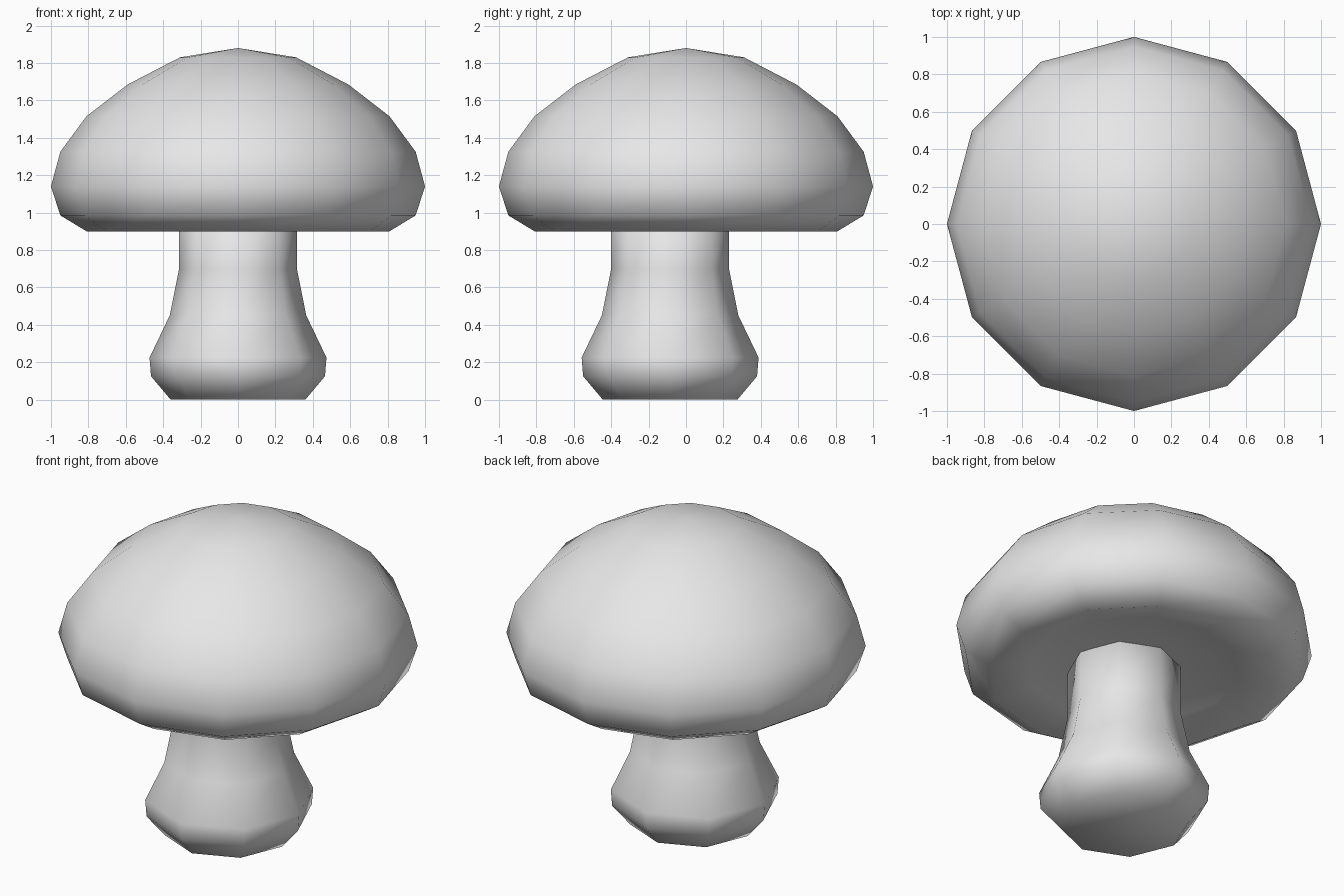
import bpy
import bmesh
from math import cos, sin, pi

cube = bpy.data.objects.get("Cube")
if cube:
    bpy.data.objects.remove(cube, do_unlink=True)


def flat_material(name, colour):
    mat = bpy.data.materials.new(name)
    mat.use_nodes = True
    mat.diffuse_color = colour
    mat.node_tree.nodes["Principled BSDF"].inputs["Base Color"].default_value = colour
    return mat


def lathe(name, profile, sides, mat, offset_y=0.0):
    """Revolve (radius, height) points; a zero radius closes to a pole."""
    bm = bmesh.new()
    rings = []
    for r, z in profile:
        count = sides if r else 1
        angles = [2 * pi * i / sides for i in range(count)]
        rings.append([bm.verts.new((r * cos(a), r * sin(a), z)) for a in angles])
    for low, high in zip(rings, rings[1:]):
        for i in range(sides):
            j = (i + 1) % sides
            quad = [low[i % len(low)], low[j % len(low)],
                    high[j % len(high)], high[i % len(high)]]
            bm.faces.new(list(dict.fromkeys(quad)))
    # Close open ends with a single flat face
    for ring in (rings[0], rings[-1]):
        if len(ring) > 1:
            bm.faces.new(ring)
    bmesh.ops.recalc_face_normals(bm, faces=bm.faces)
    for face in bm.faces:
        face.smooth = True
    mesh = bpy.data.meshes.new(name)
    bm.to_mesh(mesh)
    bm.free()
    mesh.materials.append(mat)
    obj = bpy.data.objects.new(name, mesh)
    obj.location.y = offset_y
    bpy.context.collection.objects.link(obj)
    return obj


grey = flat_material("light grey", (0.8, 0.8, 0.8, 1))

# Domed cap with a shallow hollow underneath
lathe("mushroom_cap",
      [(0, 1.0), (0.31, 0.99), (0.59, 0.96), (0.81, 0.9), (0.95, 0.985),
       (1.0, 1.14), (0.95, 1.325), (0.81, 1.515), (0.59, 1.685),
       (0.31, 1.83), (0, 1.88)], 12, grey)

# Stem with a bulging foot, set slightly toward the front
lathe("mushroom_stem",
      [(0.36, 0), (0.465, 0.125), (0.473, 0.225), (0.365, 0.45),
       (0.315, 0.7), (0.315, 1.03)], 8, grey, offset_y=-0.085)
